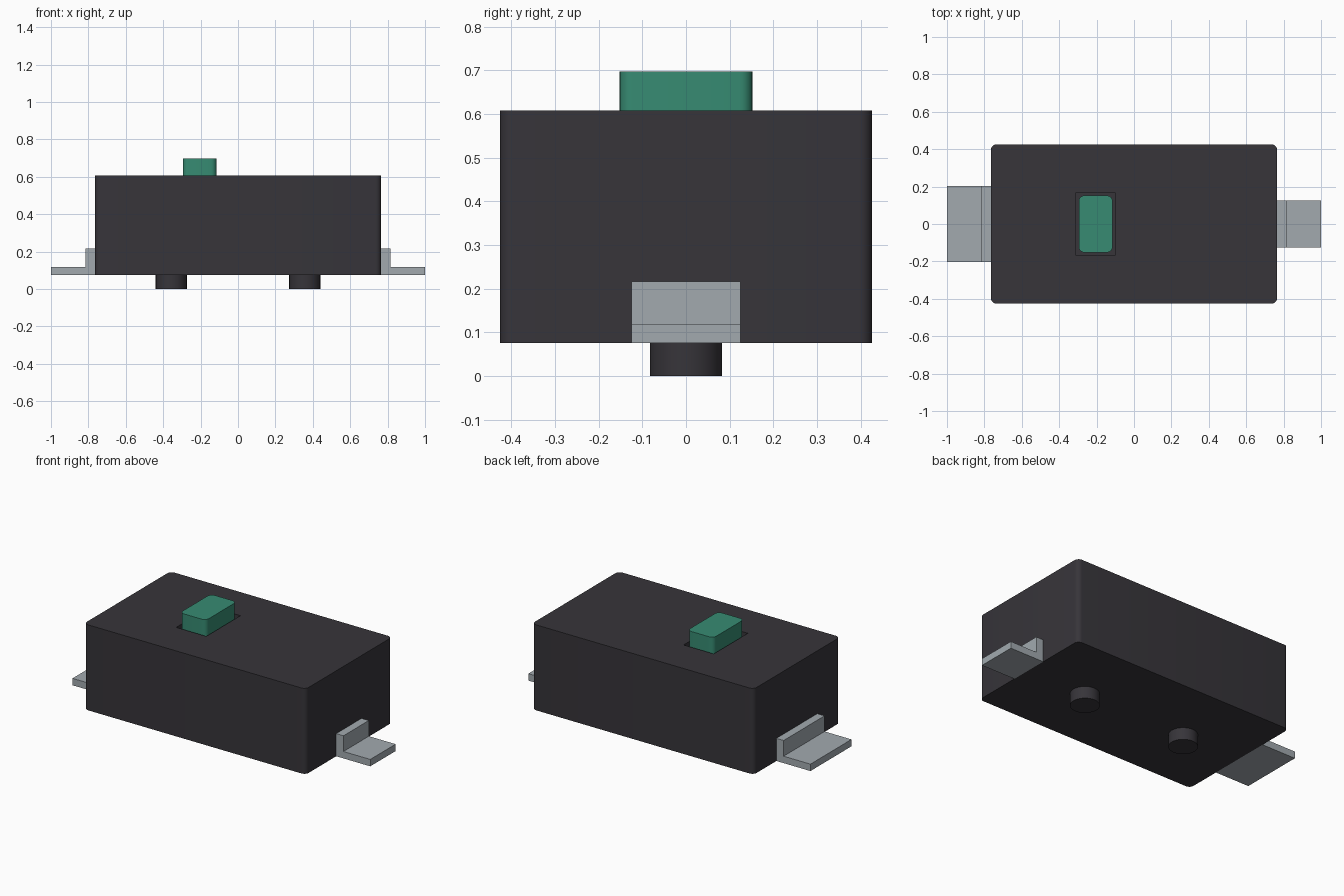
import bpy, bmesh, math

if "Cube" in bpy.data.objects:
    bpy.data.objects.remove(bpy.data.objects["Cube"])


def material(name, color):
    m = bpy.data.materials.new(name)
    m.diffuse_color = (*color, 1)
    m.use_nodes = True
    m.node_tree.nodes["Principled BSDF"].inputs["Base Color"].default_value = m.diffuse_color
    return m


DARK = material("charcoal plastic", (0.038, 0.035, 0.042))
GREEN = material("green plastic", (0.038, 0.26, 0.17))
METAL = material("grey metal", (0.36, 0.40, 0.43))


def finish(name, bm, mat, smooth=False):
    bmesh.ops.recalc_face_normals(bm, faces=bm.faces[:])
    me = bpy.data.meshes.new(name)
    bm.to_mesh(me)
    bm.free()
    me.materials.append(mat)
    ob = bpy.data.objects.new(name, me)
    bpy.context.collection.objects.link(ob)
    if smooth:
        shade(ob)
    return ob


def shade(ob):
    bpy.ops.object.select_all(action='DESELECT')
    ob.select_set(True)
    bpy.context.view_layer.objects.active = ob
    bpy.ops.object.shade_smooth_by_angle(angle=math.radians(35))


def prism(name, points, vector, mat, smooth=False):
    """Extrude a closed outline along a vector."""
    bm = bmesh.new()
    face = bm.faces.new([bm.verts.new(p) for p in points])
    new = bmesh.ops.extrude_face_region(bm, geom=[face])["geom"]
    bmesh.ops.translate(bm, vec=vector, verts=[v for v in new if isinstance(v, bmesh.types.BMVert)])
    return finish(name, bm, mat, smooth)


def rounded_block(name, cx, hx, hy, z0, z1, r, mat, seg=6):
    """Box with rounded vertical edges; r = 0 gives a plain box."""
    if r == 0:
        pts = [(cx + sx * hx, sy * hy, z0) for sx, sy in ((1, 1), (-1, 1), (-1, -1), (1, -1))]
    else:
        pts = []
        for q, (sx, sy) in enumerate(((1, 1), (-1, 1), (-1, -1), (1, -1))):
            for i in range(seg + 1):
                a = math.pi / 2 * (q + i / seg)
                pts.append((cx + sx * (hx - r) + r * math.cos(a),
                            sy * (hy - r) + r * math.sin(a), z0))
    return prism(name, pts, (0, 0, z1 - z0), mat, r > 0)


# Housing with a recessed slot in its top
BOTTOM, TOP, FLOOR = 0.075, 0.608, 0.55
body = rounded_block("housing", 0, 0.765, 0.426, BOTTOM, TOP, 0.03, DARK)
cutter = rounded_block("slot_cutter", -0.205, 0.104, 0.168, FLOOR, 0.8, 0, DARK)
mod = body.modifiers.new("slot", 'BOOLEAN')
mod.operation = 'DIFFERENCE'
mod.solver = 'EXACT'
mod.object = cutter
bpy.context.view_layer.objects.active = body
bpy.ops.object.modifier_apply(modifier=mod.name)
bpy.data.objects.remove(cutter, do_unlink=True)
shade(body)

# Push button standing in the slot
rounded_block("button", -0.205, 0.09, 0.152, FLOOR, 0.697, 0.03, GREEN)

# L-shaped terminals, the left one wider
for name, s, half in (("left_terminal", -1, 0.202), ("right_terminal", 1, 0.125)):
    outline = [(0.765, 0.075), (1.0, 0.075), (1.0, 0.118),
               (0.815, 0.118), (0.815, 0.216), (0.765, 0.216)]
    prism(name, [(s * x, -half, z) for x, z in outline], (0, 2 * half, 0), METAL)

# Round locating pegs underneath
for name, x in (("left_peg", -0.357), ("right_peg", 0.357)):
    ring = [(x + 0.083 * math.cos(2 * math.pi * i / 32),
             0.083 * math.sin(2 * math.pi * i / 32), 0) for i in range(32)]
    prism(name, ring, (0, 0, BOTTOM), DARK, True)
